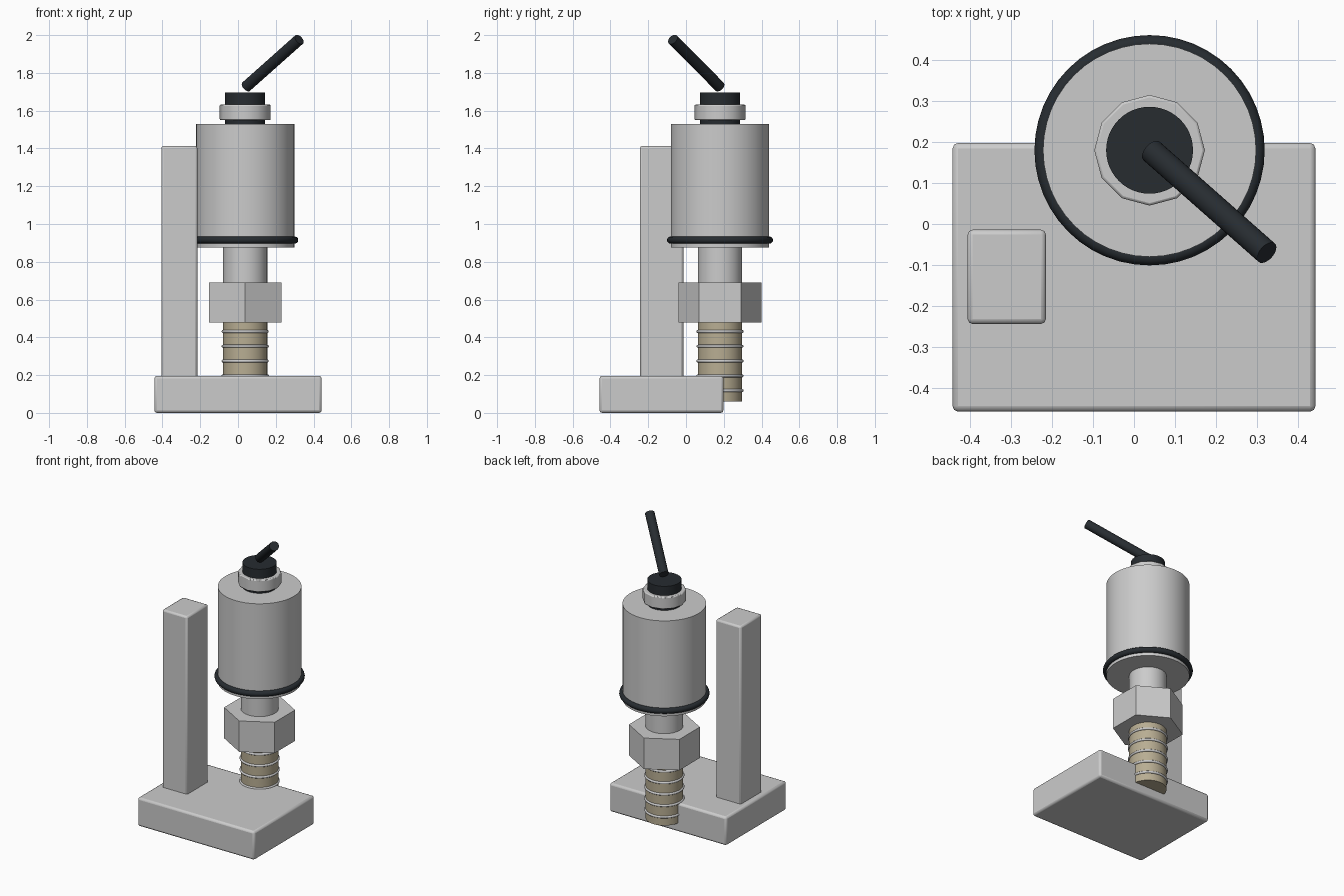
import bpy, math
from mathutils import Vector

if "Cube" in bpy.data.objects:
    bpy.data.objects.remove(bpy.data.objects["Cube"])

AX, AY = 0.038, 0.18   # shared vertical axis of the switch


def material(name, rgb):
    m = bpy.data.materials.new(name)
    m.diffuse_color = (*rgb, 1)
    m.use_nodes = True
    m.node_tree.nodes["Principled BSDF"].inputs["Base Color"].default_value = m.diffuse_color
    return m


BLACK = material("black_rubber", (0.02, 0.025, 0.03))
BRASS = material("tan_thread", (0.48, 0.42, 0.29))


def finish(name, mat=None, bevel=0, segments=2, smooth=True):
    o = bpy.context.object
    o.name = name
    if mat:
        o.data.materials.append(mat)
    if bevel:
        b = o.modifiers.new("bevel", 'BEVEL')
        b.width, b.segments = bevel, segments
        b.limit_method = 'ANGLE'
        b.angle_limit = math.radians(50)
    if smooth:
        bpy.ops.object.shade_smooth_by_angle(angle=math.radians(35))
    return o


def box(name, lo, hi, bevel):
    lo, hi = Vector(lo), Vector(hi)
    bpy.ops.mesh.primitive_cube_add(size=1, location=(lo + hi) / 2)
    bpy.context.object.scale = hi - lo
    bpy.ops.object.transform_apply(location=False, rotation=False, scale=True)
    return finish(name, None, bevel)


def cylinder(name, r, z0, z1, sides=48, mat=None, bevel=0, smooth=True):
    bpy.ops.mesh.primitive_cylinder_add(vertices=sides, radius=r, depth=z1 - z0,
                                        location=(AX, AY, (z0 + z1) / 2))
    return finish(name, mat, bevel, smooth=smooth)


def ring(name, major, minor, z, mat=None):
    bpy.ops.mesh.primitive_torus_add(major_radius=major, minor_radius=minor,
                                     major_segments=48, minor_segments=12,
                                     location=(AX, AY, z))
    return finish(name, mat)


# Base plate and upright post
box("base_plate", (-0.443, -0.458, 0), (0.443, 0.198, 0.196), 0.014)
box("upright_post", (-0.406, -0.244, 0.18), (-0.215, -0.014, 1.413), 0.012)

# Threaded shank with ridges
cylinder("threaded_shank", 0.117, 0.06, 0.50, mat=BRASS)
for i in range(5):
    ring(f"thread_ridge_{i + 1}", 0.117, 0.008, 0.118 + i * 0.0783)

# Hex nut and neck
cylinder("hex_nut", 0.221, 0.478, 0.69, sides=6, smooth=False)
cylinder("neck", 0.117, 0.68, 0.89)

# Main body with seal ring
cylinder("body", 0.26, 0.876, 1.53)
ring("seal_ring", 0.262, 0.019, 0.915, BLACK)

# Lever bushing and collar
cylinder("lever_bushing", 0.106, 1.52, 1.695, mat=BLACK)
cylinder("collar", 0.135, 1.55, 1.632, sides=12, bevel=0.006)

# Tilted lever
a, b = Vector((0.043, 0.178, 1.727)), Vector((0.324, -0.07, 1.977))
bpy.ops.mesh.primitive_cylinder_add(vertices=24, radius=0.03, depth=(b - a).length,
                                    location=(a + b) / 2)
bpy.context.object.rotation_euler = (b - a).to_track_quat('Z', 'Y').to_euler()
finish("lever", BLACK)
